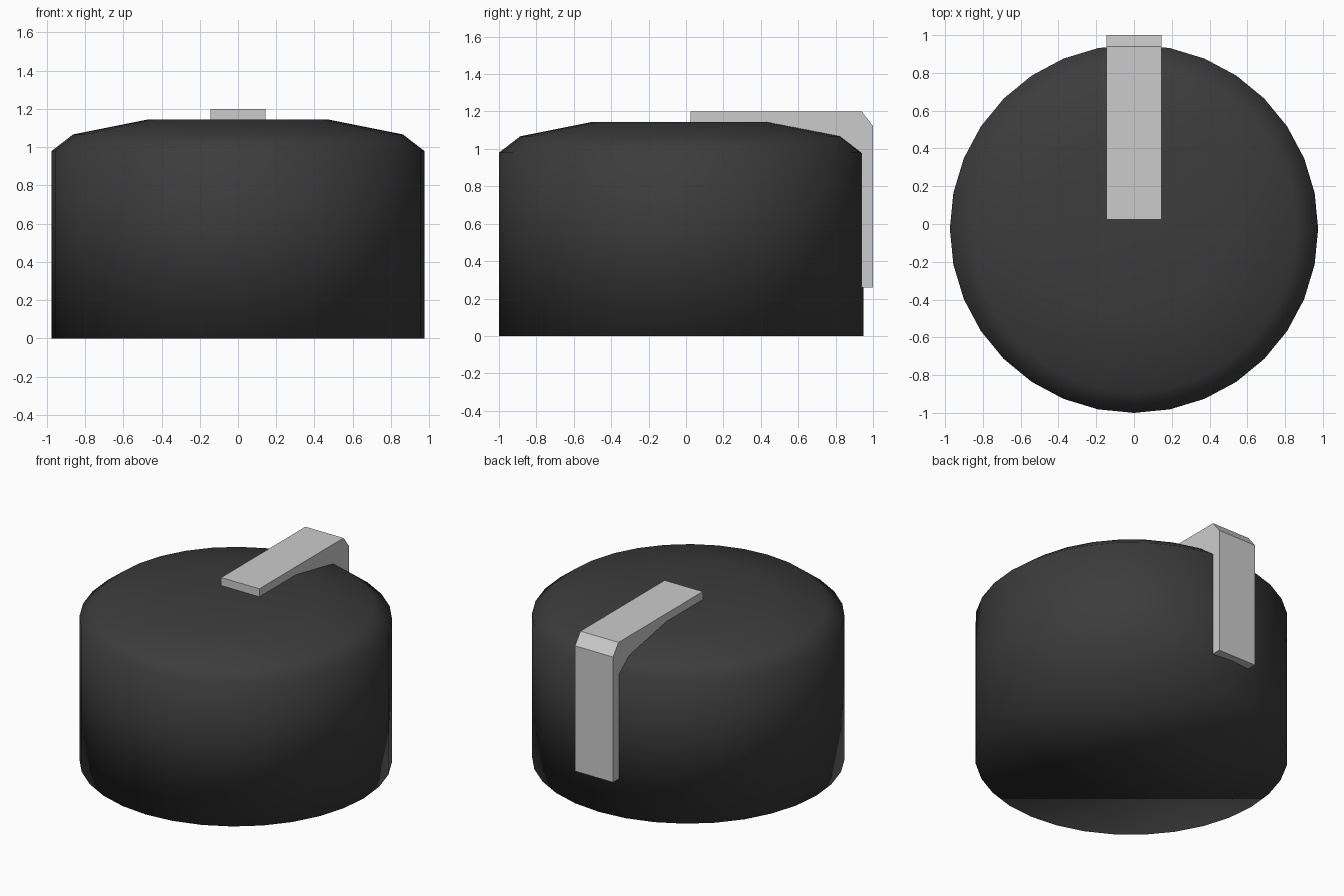
import bpy, bmesh, math

if "Cube" in bpy.data.objects:
    bpy.data.objects.remove(bpy.data.objects["Cube"])

SIDES = 32
CENTRE_Y = -0.025


def finish(name, bm, smooth):
    bmesh.ops.recalc_face_normals(bm, faces=bm.faces[:])
    for f in bm.faces:
        f.smooth = smooth
    mesh = bpy.data.meshes.new(name)
    bm.to_mesh(mesh)
    bm.free()
    obj = bpy.data.objects.new(name, mesh)
    bpy.context.collection.objects.link(obj)
    return obj


# Knob body: lathed profile of (radius, height), capped both ends, fully smooth
bm = bmesh.new()
rings = []
for r, z in [(0.975, 0), (0.975, 0.98), (0.862, 1.067), (0.472, 1.145)]:
    ring = []
    for i in range(SIDES):
        a = 2 * math.pi * i / SIDES
        ring.append(bm.verts.new((r * math.cos(a), CENTRE_Y + r * math.sin(a), z)))
    rings.append(ring)
for lower, upper in zip(rings, rings[1:]):
    for i in range(SIDES):
        j = (i + 1) % SIDES
        bm.faces.new((lower[i], lower[j], upper[j], upper[i]))
bm.faces.new(rings[0][::-1])
bm.faces.new(rings[-1])
body = finish("knob_body", bm, True)

dark = bpy.data.materials.new("dark_plastic")
dark.diffuse_color = (0.045, 0.045, 0.045, 1)
dark.use_nodes = True
dark.node_tree.nodes["Principled BSDF"].inputs["Base Color"].default_value = dark.diffuse_color
body.data.materials.append(dark)

# Pointer: side profile of (y, z) hugging the body, extruded across x, flat faces
profile = [(0.025, 1.2), (0.94, 1.2), (1.0, 1.122), (1.0, 0.26),
           (0.938, 0.26), (0.938, 0.978), (0.828, 1.062), (0.44, 1.142), (0.025, 1.142)]
bm = bmesh.new()
face = bm.faces.new([bm.verts.new((-0.145, y, z)) for y, z in profile])
side = bmesh.ops.extrude_face_region(bm, geom=[face])["geom"]
bmesh.ops.translate(bm, vec=(0.29, 0, 0),
                    verts=[g for g in side if isinstance(g, bmesh.types.BMVert)])
finish("pointer", bm, False)
